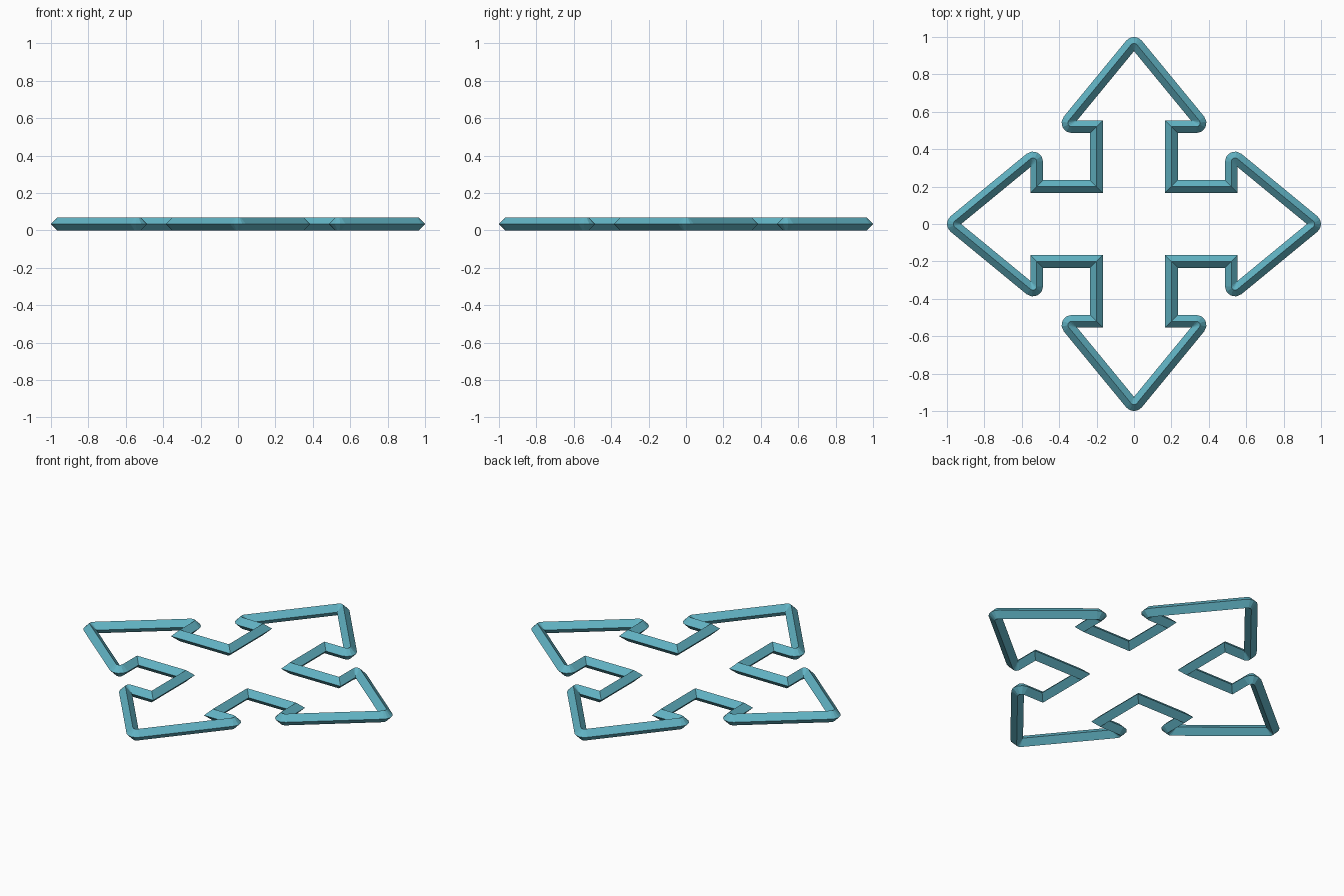
import bpy, bmesh, math
from mathutils import Vector, Matrix

if "Cube" in bpy.data.objects:
    bpy.data.objects.remove(bpy.data.objects["Cube"])

W = 0.034       # half width and half height of the diamond section
FILLET = 0.02   # rounding of the ridge at the outward corners
STEPS = 4       # facets round each outward corner

# Ridge path of one arrow, repeated by quarter turns
arm = [(0.2, 0.52), (0.376, 0.52), (0, 0.9775), (-0.376, 0.52), (-0.2, 0.52), (-0.2, 0.2)]
path = []
for k in range(4):
    turn = Matrix.Rotation(math.pi / 2 * k, 2)
    path += [turn @ Vector(p) for p in arm]


def outward(a, b):
    d = (b - a).normalized()
    return Vector((d.y, -d.x))


# Stations of (outer, ridge, inner) points along the path
stations = []
for i, p in enumerate(path):
    n1 = outward(path[i - 1], p)
    n2 = outward(p, path[(i + 1) % len(path)])
    miter = (n1 + n2) / (1 + n1.dot(n2))
    inner = p - W * miter
    if n1.x * n2.y - n1.y * n2.x < 0:      # inward corner: plain miter
        stations.append((p + W * miter, p, inner))
        continue
    centre = p - FILLET * miter            # outward corner: rounded outside
    start = math.atan2(n1.y, n1.x)
    sweep = math.acos(max(-1, min(1, n1.dot(n2))))
    for s in range(STEPS + 1):
        a = start + sweep * s / STEPS
        n = Vector((math.cos(a), math.sin(a)))
        stations.append((centre + (FILLET + W) * n, centre + FILLET * n, inner))

# Sweep the diamond section round the closed outline
bm = bmesh.new()
rings = []
for outer, ridge, inner in stations:
    rings.append([bm.verts.new((q.x, q.y, z)) for q, z in
                  ((outer, W), (ridge, 2 * W), (inner, W), (ridge, 0))])
for i, ring in enumerate(rings):
    prev = rings[i - 1]
    for j in range(4):
        k = (j + 1) % 4
        bm.faces.new((prev[j], ring[j], ring[k], prev[k]))
bmesh.ops.remove_doubles(bm, verts=bm.verts, dist=1e-5)
bmesh.ops.recalc_face_normals(bm, faces=bm.faces)

mesh = bpy.data.meshes.new("four_way_arrow_outline")
bm.to_mesh(mesh)
bm.free()
teal = bpy.data.materials.new("teal")
teal.diffuse_color = (0.12, 0.45, 0.55, 1)
teal.use_nodes = True
teal.node_tree.nodes["Principled BSDF"].inputs["Base Color"].default_value = teal.diffuse_color
mesh.materials.append(teal)
obj = bpy.data.objects.new("four_way_arrow_outline", mesh)
bpy.context.collection.objects.link(obj)
